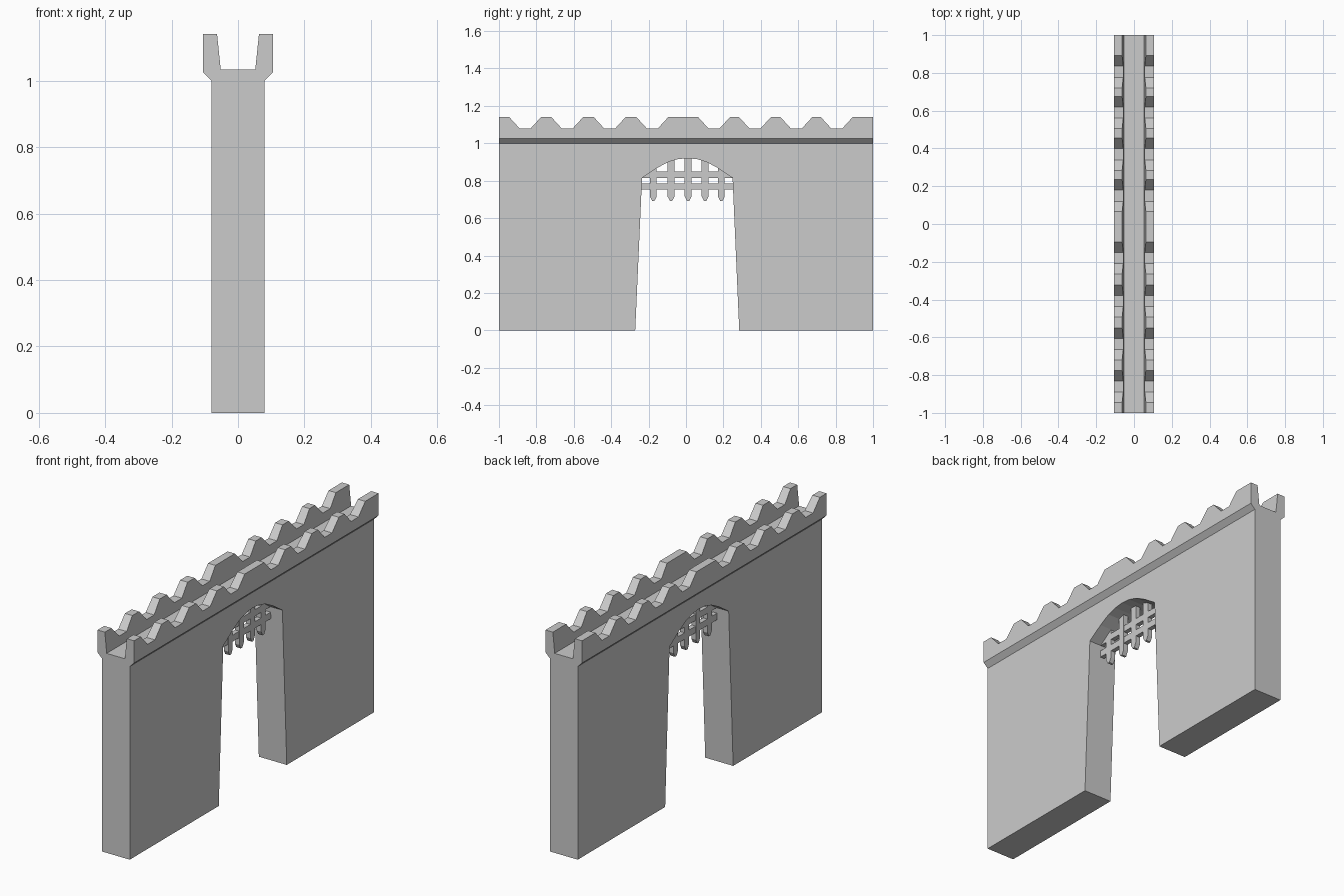
import bpy, bmesh
from mathutils import Vector

if "Cube" in bpy.data.objects:
    bpy.data.objects.remove(bpy.data.objects["Cube"])


def prisms(name, outlines, axis, half):
    """Extrude closed outlines symmetrically along axis ('X': points are y,z; 'Y': points are x,z)."""
    bm = bmesh.new()
    for pts in outlines:
        if axis == 'X':
            co, push = [(-half, a, z) for a, z in pts], Vector((2 * half, 0, 0))
        else:
            co, push = [(a, -half, z) for a, z in pts], Vector((0, 2 * half, 0))
        face = bm.faces.new([bm.verts.new(c) for c in co])
        res = bmesh.ops.extrude_face_region(bm, geom=[face])
        moved = [v for v in res['geom'] if isinstance(v, bmesh.types.BMVert)]
        bmesh.ops.translate(bm, verts=moved, vec=push)
    bmesh.ops.recalc_face_normals(bm, faces=bm.faces)
    mesh = bpy.data.meshes.new(name)
    bm.to_mesh(mesh)
    bm.free()
    obj = bpy.data.objects.new(name, mesh)
    bpy.context.collection.objects.link(obj)
    return obj


def boolean(obj, other, op):
    mod = obj.modifiers.new(op.title(), 'BOOLEAN')
    mod.operation, mod.solver, mod.object = op, 'EXACT', other
    bpy.context.view_layer.objects.active = obj
    bpy.ops.object.modifier_apply(modifier=mod.name)


# Wall with flared parapets and a sunken walkway, swept along y
half_profile = [(0.08, 0), (0.08, 1.0), (0.105, 1.025), (0.105, 1.14), (0.063, 1.14), (0.052, 1.033)]
profile = half_profile + [(-x, z) for x, z in reversed(half_profile)]
wall = prisms('gate_wall', [profile], 'Y', 1.0)

# Battlement notches, cut through both parapets
notches = []
for c in (-0.86, -0.635, -0.408, -0.18, 0.15, 0.369, 0.59, 0.806):
    notches.append([(c - 0.03, 1.08), (c + 0.03, 1.08), (c + 0.085, 1.14),
                    (c + 0.085, 1.2), (c - 0.085, 1.2), (c - 0.085, 1.14)])
notch_cutter = prisms('notch_cutter', notches, 'X', 0.3)

# Gateway with tapered jambs and a low faceted arch
opening = [(-0.272, -0.1 + 0.1), (-0.235, 0.815), (-0.155, 0.868), (-0.095, 0.9), (-0.045, 0.915),
           (0.007, 0.92), (0.06, 0.915), (0.11, 0.9), (0.17, 0.868), (0.249, 0.815), (0.285, 0.0)]
gate_cutter = prisms('gate_cutter', [[(-0.276, -0.1)] + opening[1:-1] + [(0.289, -0.1)]], 'X', 0.3)

boolean(wall, notch_cutter, 'DIFFERENCE')
boolean(wall, gate_cutter, 'DIFFERENCE')

# Portcullis: pointed uprights joined to two cross bars, trimmed to the arch
w = 0.018
uprights = [[(y - w, 0.95), (y - w, 0.715), (y - 0.006, 0.692), (y + 0.006, 0.692), (y + w, 0.715), (y + w, 0.95)]
            for y in (-0.175, -0.08, 0.011, 0.102, 0.189)]
portcullis = prisms('portcullis', uprights, 'X', 0.013)
rails = [[(-0.3, lo), (0.3, lo), (0.3, hi), (-0.3, hi)] for lo, hi in ((0.752, 0.786), (0.815, 0.848))]
cross_bars = prisms('cross_bars', rails, 'X', 0.012)
boolean(portcullis, cross_bars, 'UNION')
boolean(portcullis, gate_cutter, 'INTERSECT')

for helper in (notch_cutter, gate_cutter, cross_bars):
    bpy.data.objects.remove(helper, do_unlink=True)
